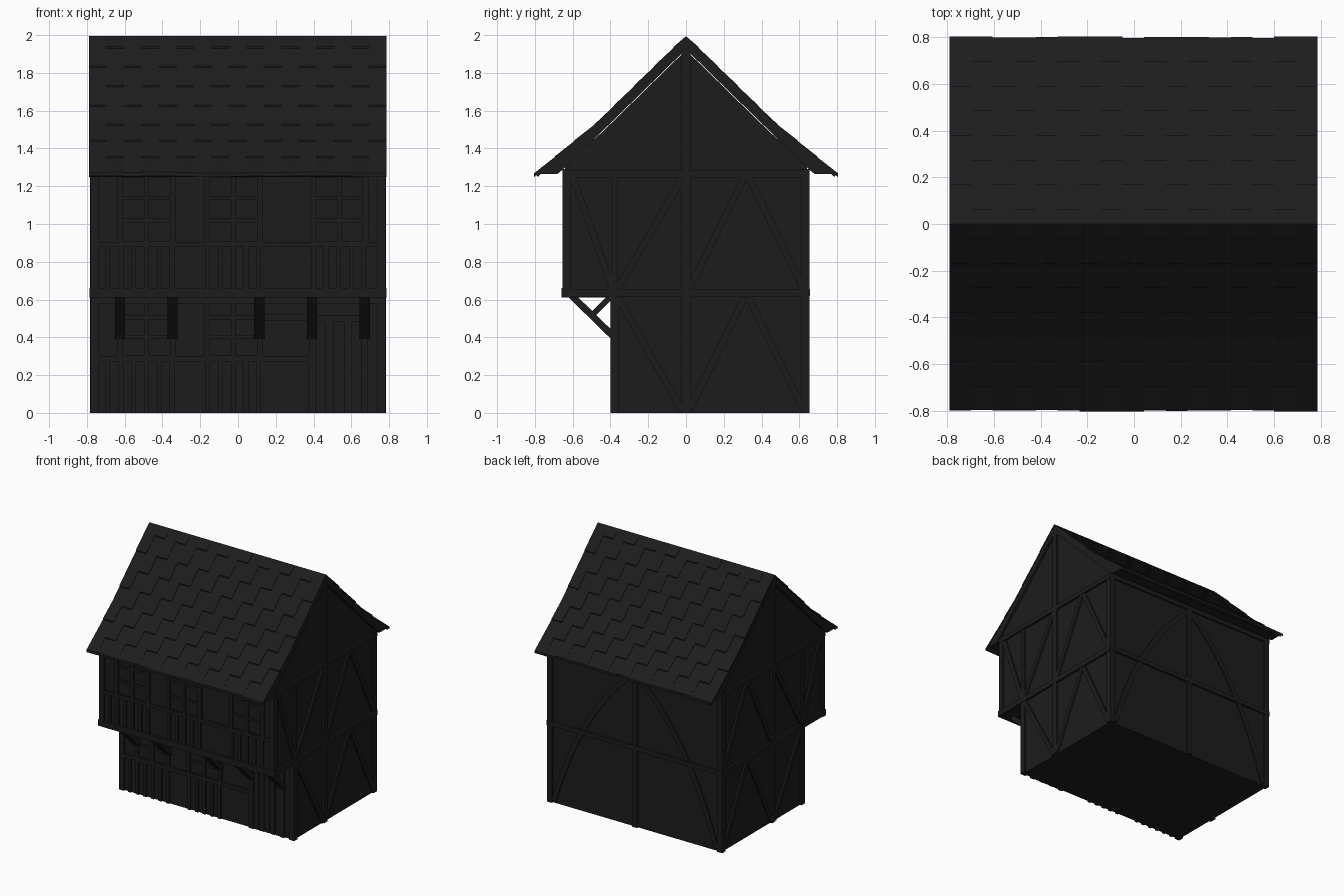
import bpy, bmesh, math, random
from mathutils import Vector, Matrix

if "Cube" in bpy.data.objects:
    bpy.data.objects.remove(bpy.data.objects["Cube"])

random.seed(4)
parts = {}
X = 0.765          # side wall plane
H = 0.78           # outer face of side timbers


def mesh(name):
    if name not in parts:
        parts[name] = bmesh.new()
    return parts[name]


def prism(name, profile, x0, x1):
    """Extrude a (y, z) outline along x."""
    bm = mesh(name)
    a = [bm.verts.new((x0, y, z)) for y, z in profile]
    b = [bm.verts.new((x1, y, z)) for y, z in profile]
    bm.faces.new(a)
    bm.faces.new(b[::-1])
    for i in range(len(a)):
        j = (i + 1) % len(a)
        bm.faces.new((a[i], b[i], b[j], a[j]))


def box(name, x0, x1, y0, y1, z0, z1):
    prism(name, [(y0, z0), (y1, z0), (y1, z1), (y0, z1)], x0, x1)


def beam(name, p, q, width, depth, normal):
    """Square timber from p to q, with its depth along normal."""
    p, q, n = Vector(p), Vector(q), Vector(normal)
    d = q - p
    s = d.normalized().cross(n)
    m = Matrix((s * width, n * depth, d)).transposed().to_4x4()
    m.translation = (p + q) / 2
    bmesh.ops.create_cube(mesh(name), size=1, matrix=m)


def roof_z(y):
    y = abs(y)
    return 2 - y * 0.46 / 0.47 if y < 0.47 else 1.54 - (y - 0.47) * 0.27 / 0.33


# Plastered body with the jettied upper floor and gables
prism("house_walls", [(-0.385, 0), (0.64, 0), (0.64, 1.31), (0.44, 1.49), (0, 1.92),
                      (-0.44, 1.49), (-0.64, 1.31), (-0.64, 0.61), (-0.385, 0.61)], -X, X)

# Roof slab with boxed eaves
half = [(0.47, 1.53), (0.795, 1.262), (0.785, 1.25), (0.768, 1.266), (0.68, 1.266),
        (0.65, 1.29), (0.44, 1.495)]
prism("roof_slab", [(0, 1.99)] + half + [(0, 1.925)] + [(-y, z) for y, z in half[::-1]],
      -0.783, 0.783)

# Shingles: alternate columns are shifted by half a course
cols, x_start, x_end = 17, -0.79, 0.785
cw = (x_end - x_start) / cols
for side in (-1, 1):
    for c in range(cols):
        cuts = [0.0] + [0.8 - 0.105 * k for k in range(7, 0, -1) if k % 2 == c % 2]
        cuts.append(0.8 + random.uniform(-0.004, 0.004))
        for y0, y1 in zip(cuts, cuts[1:]):
            ys = [y0] + ([0.47] if y0 < 0.47 < y1 else []) + [y1]
            top = [(side * y, roof_z(y) - 0.006 + 0.008 * (y - y0) / (y1 - y0)) for y in ys]
            low = [(side * y, roof_z(y) - 0.018) for y in ys]
            prism("roof_shingles", top + low[::-1], x_start + c * cw, x_start + (c + 1) * cw)

# Side framing, mirrored left and right
for s in (-1, 1):
    n = (s, 0, 0)
    xm = s * (X + H - 0.01) / 2

    def side(y0, z0, y1, z1, w=0.035, d=0.025):
        beam("side_timbers", (xm, y0, z0), (xm, y1, z1), w, d, n)

    side(0, 0, 0, 1.93, 0.045, 0.03)
    side(-0.655, 0.635, 0.655, 0.635, 0.04, 0.032)
    side(-0.655, 1.265, 0.655, 1.265, 0.035, 0.03)
    side(-0.38, 0.61, -0.38, 1.25)
    for y0, z0, y1, z1 in [(-0.6, 1.25, -0.39, 0.66), (-0.02, 1.24, -0.36, 0.66),
                           (0.31, 1.25, 0.02, 0.66), (0.33, 1.25, 0.62, 0.66),
                           (-0.36, 0.61, -0.02, 0.01), (0.31, 0.61, 0.02, 0.02),
                           (0.33, 0.61, 0.62, 0.02)]:
        side(y0, z0, y1, z1)
    # Corner posts
    xa, xb = sorted((s * 0.735, s * H))
    box("corner_posts", xa, xb, 0.61, 0.655, 0, 1.29)
    box("corner_posts", xa, xb, -0.655, -0.61, 0.61, 1.29)
    box("corner_posts", xa, xb, -0.4, -0.355, 0, 0.61)

# Back framing with large arched braces
box("back_timbers", -0.022, 0.022, 0.63, 0.655, 0, 1.29)
box("back_timbers", -H, H, 0.63, 0.657, 0.62, 0.655)
box("back_timbers", -H, H, 0.63, 0.655, 1.25, 1.285)
for s in (-1, 1):
    n = 10
    bm = mesh("back_arched_braces")
    rings = []
    for i in range(n + 1):
        a = math.pi / 2 * i / n
        # blend of a chord and a quarter ellipse gives a shallow arch
        t = i / n
        x = 0.02 + 0.72 * (0.4 * math.sin(a) + 0.6 * t)
        z = 0.03 + 1.22 * (0.4 * math.cos(a) + 0.6 * (1 - t))
        rings.append([bm.verts.new((s * (x + dx), y, z + dz)) for dx, dz, y in
                      ((0, 0, 0.63), (0, 0, 0.652), (-0.035, -0.02, 0.652), (-0.035, -0.02, 0.63))])
    for r, q in zip(rings, rings[1:]):
        for k in range(4):
            bm.faces.new((r[k], q[k], q[(k + 1) % 4], r[(k + 1) % 4]))
    bm.faces.new(rings[0])
    bm.faces.new(rings[-1][::-1])

# Front rails
UP, LOW = -0.655, -0.4        # outer timber planes of the two storeys
box("front_rails", -0.785, 0.785, UP - 0.003, UP + 0.03, 0.61, 0.66)
box("front_rails", -H, H, UP, UP + 0.03, 0.88, 0.905)
box("front_rails", -H, H, UP, UP + 0.03, 1.25, 1.285)
box("front_rails", -H, 0.38, LOW, LOW + 0.03, 0.27, 0.3)
box("front_rails", -H, H, LOW, LOW + 0.03, 0.58, 0.61)
box("front_rails", 0.14, 0.4, LOW, LOW + 0.03, 0.49, 0.52)

# Close studs below the windows
studs = [-0.69, -0.62, -0.553, -0.485, -0.417, -0.35, -0.16, -0.092, -0.025, 0.043, 0.11]
for x in studs + [0.4, 0.465, 0.533, 0.6, 0.665]:
    box("front_studs", x - 0.013, x + 0.013, UP + 0.003, UP + 0.03, 0.655, 0.885)
for x in studs + [0.385]:
    box("front_studs", x - 0.013, x + 0.013, LOW + 0.003, LOW + 0.03, 0, 0.275)


def window(cx, y, z0, z1):
    """Six-light window: jamb studs, mullion and transoms over a flat pane."""
    for x, w in ((cx - 0.14, 0.015), (cx + 0.14, 0.015), (cx, 0.012)):
        box("windows", x - w, x + w, y, y + 0.03, z0, z1)
    for k in range(4):
        z = z0 + (z1 - z0) * k / 3
        box("windows", cx - 0.135, cx + 0.135, y + 0.004, y + 0.03, z - 0.01, z + 0.01)


for cx in (-0.485, -0.025, 0.535):
    window(cx, UP, 0.9, 1.255)
for cx in (-0.485, -0.025):
    window(cx, LOW, 0.295, 0.61)

# Plank door with posts and lintel
for x in (0.395, 0.67):
    box("door_frame", x - 0.018, x + 0.018, LOW, LOW + 0.03, 0, 0.6)
box("door_frame", 0.38, 0.69, LOW, LOW + 0.03, 0.48, 0.515)
for k in range(5):
    x = 0.413 + k * 0.048
    box("door_planks", x + 0.003, x + 0.045, LOW + 0.008 - 0.003 * (k % 2), LOW + 0.03, 0, 0.48)

# Jetty brackets with a short cross strut
for x in (-0.625, -0.347, 0.112, 0.392, 0.672):
    beam("jetty_brackets", (x, -0.385, 0.405), (x, -0.61, 0.625), 0.036, 0.055, (1, 0, 0))
    beam("jetty_brackets", (x, -0.5, 0.515), (x, -0.405, 0.61), 0.03, 0.05, (1, 0, 0))

# Turn every collected mesh into an object
mat = bpy.data.materials.new("dark_timber")
mat.diffuse_color = (0.012, 0.012, 0.012, 1)
mat.use_nodes = True
mat.node_tree.nodes["Principled BSDF"].inputs["Base Color"].default_value = mat.diffuse_color
for name, bm in parts.items():
    bmesh.ops.recalc_face_normals(bm, faces=bm.faces)
    me = bpy.data.meshes.new(name)
    bm.to_mesh(me)
    bm.free()
    me.materials.append(mat)
    bpy.context.collection.objects.link(bpy.data.objects.new(name, me))
